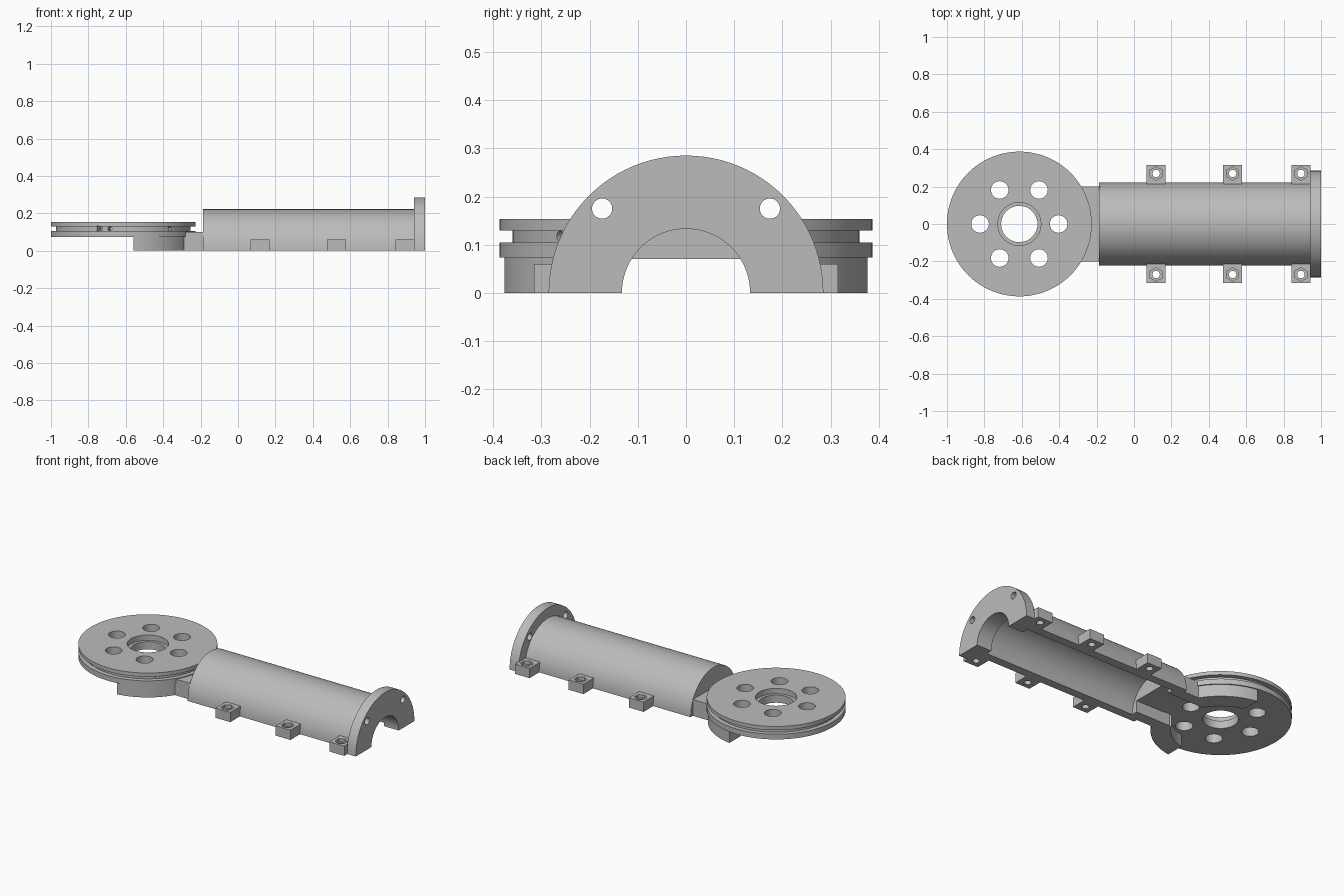
import bpy, bmesh
from math import sin, cos, pi, radians, acos, atan2, sqrt
from mathutils import Matrix, Vector

if "Cube" in bpy.data.objects:
    bpy.data.objects.remove(bpy.data.objects["Cube"], do_unlink=True)

grey = bpy.data.materials.new("plain grey")
grey.use_nodes = True
grey.diffuse_color = (0.5, 0.5, 0.5, 1)
grey.node_tree.nodes["Principled BSDF"].inputs["Base Color"].default_value = (0.5, 0.5, 0.5, 1)

HUB = -0.613  # x of the pulley axis


def add(name, bm):
    bmesh.ops.recalc_face_normals(bm, faces=bm.faces)
    mesh = bpy.data.meshes.new(name)
    bm.to_mesh(mesh)
    bm.free()
    mesh.materials.append(grey)
    ob = bpy.data.objects.new(name, mesh)
    bpy.context.scene.collection.objects.link(ob)
    return ob


def extrude(name, outline, axis, lo, hi):
    """Solid from a 2D outline: (y, z) pushed along x, or (x, y) pushed along z."""
    bm = bmesh.new()
    place = (lambda a, b, t: (t, a, b)) if axis == "x" else (lambda a, b, t: (a, b, t))
    base = bm.faces.new([bm.verts.new(place(a, b, lo)) for a, b in outline])
    new = bmesh.ops.extrude_face_region(bm, geom=[base])["geom"]
    shift = Vector(place(0, 0, hi - lo))
    bmesh.ops.translate(bm, verts=[v for v in new if isinstance(v, bmesh.types.BMVert)], vec=shift)
    return add(name, bm)


def box(name, x0, x1, y0, y1, z0, z1):
    return extrude(name, [(x0, y0), (x1, y0), (x1, y1), (x0, y1)], "z", z0, z1)


def arc(r, a0, a1, n, cx=0):
    return [(cx + r * cos(a0 + (a1 - a0) * i / n), r * sin(a0 + (a1 - a0) * i / n)) for i in range(n + 1)]


def half_ring(name, outer, inner, x0, x1):
    return extrude(name, arc(outer, 0, pi, 48) + arc(inner, pi, 0, 48), "x", x0, x1)


def rod(centre, direction, r, length, sides=32):
    bm = bmesh.new()
    turn = Vector((0, 0, 1)).rotation_difference(Vector(direction)).to_matrix().to_4x4()
    bmesh.ops.create_cone(bm, cap_ends=True, segments=sides, radius1=r, radius2=r, depth=length,
                          matrix=Matrix.Translation(centre) @ turn)
    return add("cutter", bm)


def cut(ob, cutters):
    bpy.context.view_layer.objects.active = ob
    for c in cutters:
        mod = ob.modifiers.new("cut", "BOOLEAN")
        mod.operation, mod.solver, mod.object = "DIFFERENCE", "EXACT", c
        bpy.ops.object.modifier_apply(modifier=mod.name)
        bpy.data.objects.remove(c, do_unlink=True)


# grooved pulley with a stepped centre hole
profile = [(.097, .073), (.387, .073), (.387, .105), (.36, .105), (.36, .13),
           (.387, .13), (.387, .153), (.115, .153), (.115, .12), (.097, .12)]
bm = bmesh.new()
ring = [bm.verts.new((r, 0, z)) for r, z in profile]
edges = [bm.edges.new((ring[i - 1], ring[i])) for i in range(len(ring))]
bmesh.ops.spin(bm, geom=ring + edges, cent=(0, 0, 0), axis=(0, 0, 1), angle=2 * pi, steps=96)
bmesh.ops.remove_doubles(bm, verts=bm.verts, dist=1e-4)
bmesh.ops.translate(bm, verts=bm.verts, vec=(HUB, 0, 0))
pulley = add("pulley_disc", bm)

# six screw holes, and cable holes in the groove
holes = [rod((HUB + x, y, .11), (0, 0, 1), .047, .3) for x, y in arc(.21, 0, 5 * pi / 3, 5)]
for x, r in ((-.74, .016), (-.685, .011), (-.365, .011)):
    dx = x - HUB
    dy = -sqrt(.36 ** 2 - dx ** 2)
    holes.append(rod((x, dy, .1175), (dx, dy, 0), r, .12, 16))
cut(pulley, holes)

# curved skirt walls under the pulley, and the side legs of the neck
for side, word in ((1, "back"), (-1, "front")):
    start, outer, inner = radians(30), .38, .27
    outline = arc(outer, start, acos(.055 / outer), 24, HUB) + arc(inner, acos(.055 / inner), start, 24, HUB)
    extrude(word + "_skirt_wall", [(x, y * side) for x, y in outline], "z", 0, .08)
    box(word + "_neck_leg", -.365, -.18, *sorted((side * .133, side * .2)), 0, .075)
box("neck_roof", -.32, -.18, -.2, .2, .07, .1)

# half tube with its end wall and end flange
half_ring("half_tube", .222, .17, -.187, .945)
end_wall = extrude("tube_end_wall", arc(.2, 0, pi, 48), "x", -.187, -.13)
cut(end_wall, [box("cutter", -.3, 0, -.133, .133, -.1, .07)])
half_ring("flange_collar", .2, .133, .9, .96)
flange = half_ring("end_flange", .285, .133, .94, 1)
cut(flange, [rod((.97, y, .175), (1, 0, 0), .021, .2) for y in (-.174, .174)])

# screw lugs with hexagonal nut pockets
for side, word in ((1, "back"), (-1, "front")):
    for i, x in enumerate((.118, .527, .893)):
        lug = box(f"{word}_lug_{i + 1}", x - .05, x + .05, *sorted((side * .205, side * .315)), 0, .06)
        y = side * .27
        cut(lug, [rod((x, y, 0), (0, 0, 1), .02, .3), rod((x, y, .08), (0, 0, 1), .036, .08, 6)])

# smooth the round faces, keep the edges crisp
bpy.ops.object.select_all(action="DESELECT")
for ob in bpy.context.scene.objects:
    if ob.type == "MESH":
        ob.select_set(True)
        bpy.context.view_layer.objects.active = ob
bpy.ops.object.shade_smooth_by_angle(angle=radians(30))
